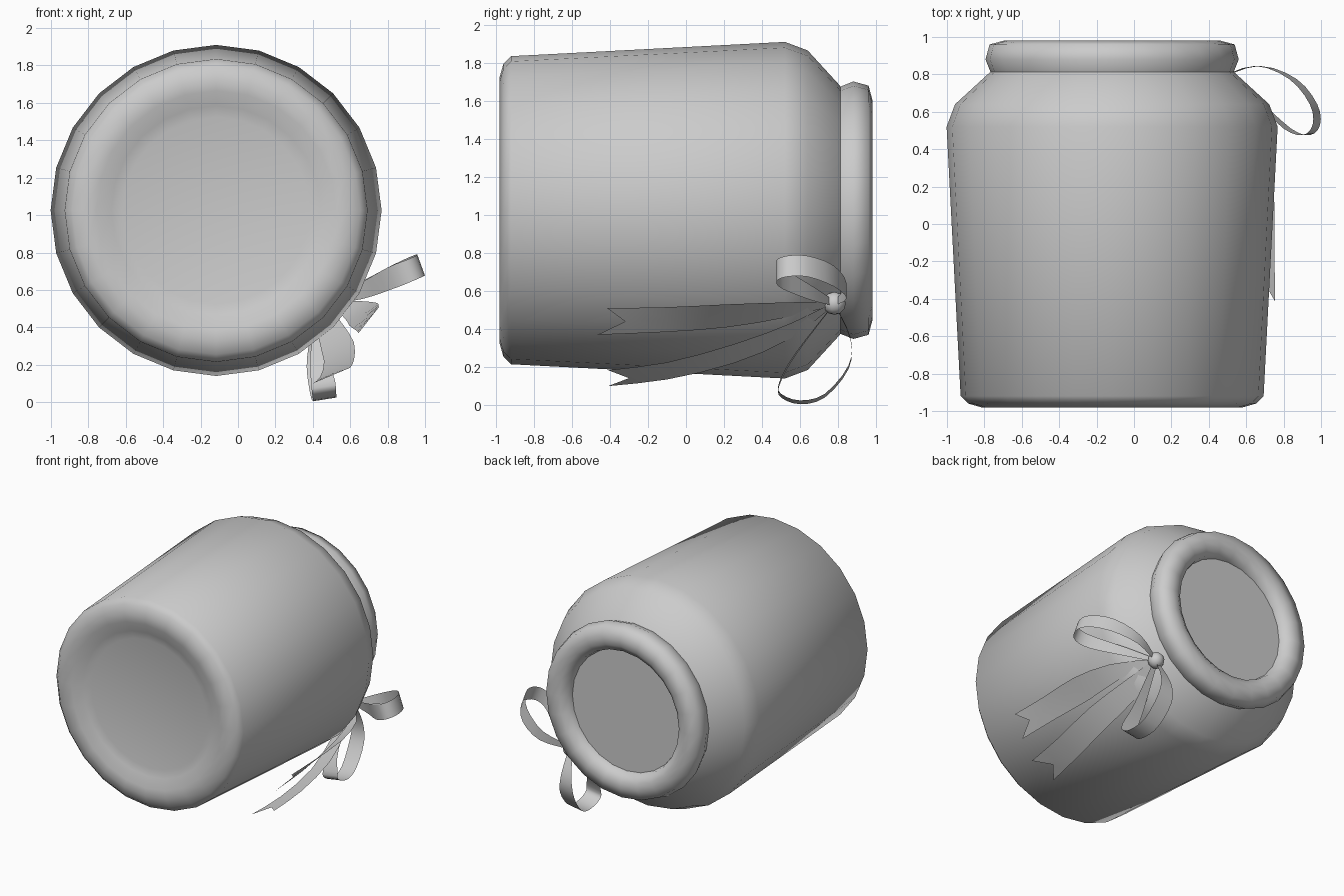
import bpy, bmesh, math
from mathutils import Vector

if "Cube" in bpy.data.objects:
    bpy.data.objects.remove(bpy.data.objects["Cube"])

CX, CZ, SIDES = -0.117, 1.025, 24


def make_object(name, bm, angle):
    bmesh.ops.recalc_face_normals(bm, faces=bm.faces)
    me = bpy.data.meshes.new(name)
    bm.to_mesh(me)
    bm.free()
    for p in me.polygons:
        p.use_smooth = True
    me.set_sharp_from_angle(angle=math.radians(angle))
    ob = bpy.data.objects.new(name, me)
    bpy.context.collection.objects.link(ob)
    return ob


def lathe(name, profile):
    """Revolve (y, radius) pairs around the jar axis and cap both ends."""
    bm = bmesh.new()
    rings = []
    for y, r in profile:
        rings.append([bm.verts.new((CX + r * math.cos(2 * math.pi * i / SIDES), y,
                                    CZ + r * math.sin(2 * math.pi * i / SIDES)))
                      for i in range(SIDES)])
    for a, b in zip(rings, rings[1:]):
        for i in range(SIDES):
            j = (i + 1) % SIDES
            bm.faces.new((a[i], a[j], b[j], b[i]))
    bm.faces.new(rings[0])
    bm.faces.new(rings[-1])
    return make_object(name, bm, 60)


def spline(pts, steps):
    """Catmull-Rom through the points."""
    p = [Vector(q) for q in pts]
    p = [2 * p[0] - p[1]] + p + [2 * p[-1] - p[-2]]
    out = []
    for a, b, c, d in zip(p, p[1:], p[2:], p[3:]):
        for s in range(steps):
            t = s / steps
            out.append(0.5 * (2 * b + (c - a) * t + (2 * a - 5 * b + 4 * c - d) * t ** 2
                              + (3 * b - a - 3 * c + d) * t ** 3))
    return out + [p[-2]]


def ribbon(name, path, half_widths, steps, notch=0.0):
    """Flat strip along a path; notch cuts a swallow-tail into the end."""
    bm = bmesh.new()
    centres, halves = spline(path, steps), spline(half_widths, steps)
    rows = []
    for i, (c, h) in enumerate(zip(centres, halves)):
        mid = c.copy()
        if i == len(centres) - 1:
            mid.y += notch
        rows.append([bm.verts.new(v) for v in (c - h, mid, c + h)])
    for a, b in zip(rows, rows[1:]):
        for k in (0, 1):
            bm.faces.new((a[k], a[k + 1], b[k + 1], b[k]))
    return make_object(name, bm, 60)


# Jar: dished base, tapered body, shoulder, rolled rim, recessed mouth
lathe("jar", [(-0.93, 0.50), (-0.945, 0.56), (-0.975, 0.64), (-0.98, 0.70),
              (-0.96, 0.77), (-0.92, 0.81), (0.52, 0.885), (0.64, 0.84),
              (0.805, 0.66), (0.812, 0.65), (0.88, 0.677), (0.96, 0.655), (0.98, 0.58),
              (0.975, 0.53), (0.94, 0.48), (0.90, 0.47)])

# Bow knot on the neck
K = (0.45, 0.78, 0.535)
bm = bmesh.new()
bmesh.ops.create_uvsphere(bm, u_segments=10, v_segments=6, radius=0.06)
bmesh.ops.translate(bm, verts=bm.verts, vec=K)
make_object("bow_knot", bm, 40)

# Bow loops: narrow at the knot, wide at the tip
taper = (0.25, 0.7, 1, 1, 1, 1, 1, 0.7, 0.25)
loops = {
    "bow_loop_side": ([K, (0.66, 0.845, 0.60), (0.85, 0.775, 0.68), (0.96, 0.64, 0.73),
                       (0.975, 0.53, 0.73), (0.92, 0.475, 0.705), (0.82, 0.51, 0.665),
                       (0.65, 0.66, 0.59), K], (0.02, 0, -0.055)),
    "bow_loop_lower": ([K, (0.43, 0.865, 0.35), (0.43, 0.855, 0.20), (0.45, 0.73, 0.05),
                        (0.465, 0.60, 0.015), (0.46, 0.50, 0.05), (0.455, 0.49, 0.11),
                        (0.43, 0.57, 0.26), K], (0.063, 0, 0.01)),
}
for name, (path, w) in loops.items():
    ribbon(name, path, [Vector(w) * t for t in taper], 3)

# Ribbon tails with forked ends
ribbon("ribbon_tail_upper",
       [K, (0.61, 0.52, 0.50), (0.67, 0.22, 0.47), (0.69, -0.10, 0.45), (0.70, -0.44, 0.44)],
       [(0.01, 0, 0.01), (0.05, 0, 0.04), (0.075, 0, 0.06), (0.06, 0, 0.065),
        (0.055, 0.025, 0.07)], 2, 0.12)
ribbon("ribbon_tail_lower",
       [K, (0.49, 0.55, 0.39), (0.54, 0.25, 0.27), (0.53, -0.10, 0.18), (0.50, -0.41, 0.142)],
       [(0.012, 0, 0.008), (0.06, 0, 0.04), (0.08, 0, 0.05), (0.09, 0, 0.045),
        (0.10, 0, 0.042)], 2, 0.11)
